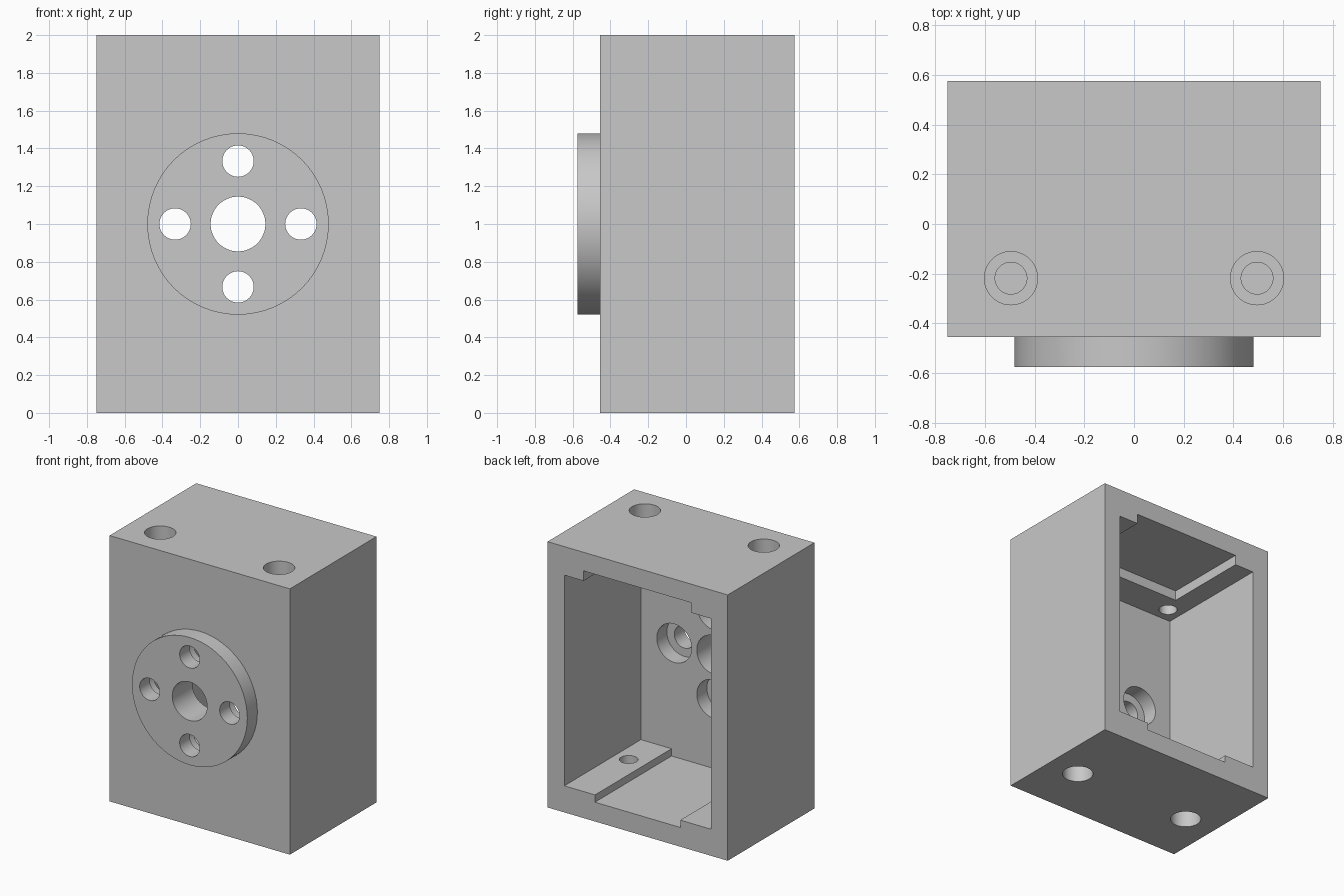
import bpy
from math import radians
from mathutils import Vector

default = bpy.data.objects.get("Cube")
if default:
    bpy.data.objects.remove(default, do_unlink=True)

grey = bpy.data.materials.new("plain_grey")
grey.use_nodes = True
colour = (0.58, 0.58, 0.58, 1)
grey.diffuse_color = colour
grey.node_tree.nodes["Principled BSDF"].inputs["Base Color"].default_value = colour


def box(name, low, high):
    """Axis-aligned block between two corners."""
    low, high = Vector(low), Vector(high)
    bpy.ops.mesh.primitive_cube_add(size=1, location=(low + high) / 2)
    ob = bpy.context.object
    ob.name = name
    ob.scale = high - low
    bpy.ops.object.transform_apply(location=True, rotation=True, scale=True)
    return ob


def cylinder(name, radius, axis, a, b, start, end):
    """Cylinder along Y at (x, z) = (a, b), or along Z at (x, y) = (a, b)."""
    mid = (start + end) / 2
    along_y = axis == "Y"
    bpy.ops.mesh.primitive_cylinder_add(
        vertices=64, radius=radius, depth=end - start,
        location=(a, mid, b) if along_y else (a, b, mid),
        rotation=(radians(90) if along_y else 0, 0, 0))
    ob = bpy.context.object
    ob.name = name
    bpy.ops.object.transform_apply(location=True, rotation=True, scale=True)
    return ob


def combine(target, tool, operation="DIFFERENCE"):
    """Apply a boolean and throw the tool away."""
    tool.hide_render = True
    mod = target.modifiers.new("combine", "BOOLEAN")
    mod.operation = operation
    mod.solver = "EXACT"
    mod.object = tool
    bpy.context.view_layer.objects.active = target
    bpy.ops.object.modifier_apply(modifier=mod.name)
    bpy.data.objects.remove(tool, do_unlink=True)


FRONT, BACK, INNER, FACE = -0.455, 0.575, -0.335, -0.575

# Housing block with round front flange
housing = box("housing", (-0.75, FRONT, 0), (0.75, BACK, 2))
combine(housing, cylinder("flange", 0.48, "Y", 0, 1, FACE, -0.4), "UNION")

# Cavity open at the back, with channels in floor and ceiling
combine(housing, box("cavity", (-0.61, INNER, 0.2), (0.61, 0.7, 1.785)))
combine(housing, box("floor_channel", (-0.355, INNER, 0.145), (0.355, 0.7, 0.5)))
combine(housing, box("ceiling_recess", (-0.45, -0.08, 1.5), (0.45, 0.7, 1.86)))

# Central bore and four bolt holes, counterbored from inside
combine(housing, cylinder("centre_bore", 0.145, "Y", 0, 1, -0.7, 0))
for dx, dz in ((1, 0), (-1, 0), (0, 1), (0, -1)):
    x, z = dx * 0.333, 1 + dz * 0.333
    combine(housing, cylinder("bolt_hole", 0.083, "Y", x, z, -0.7, 0))
    combine(housing, cylinder("bolt_counterbore", 0.145, "Y", x, z, FRONT, 0))

# Mounting holes in top and bottom, counterbored from outside
for side in (-1, 1):
    x = side * 0.495
    combine(housing, cylinder("top_hole", 0.064, "Z", x, -0.218, 1.6, 2.1))
    combine(housing, cylinder("top_counterbore", 0.107, "Z", x, -0.218, 1.86, 2.1))
    combine(housing, cylinder("bottom_hole", 0.064, "Z", x, -0.025, -0.1, 0.4))
    combine(housing, cylinder("bottom_counterbore", 0.107, "Z", x, -0.025, -0.1, 0.14))

# Colour and shading
housing.data.materials.clear()
housing.data.materials.append(grey)
for face in housing.data.polygons:
    face.material_index = 0
bpy.ops.object.select_all(action="DESELECT")
housing.select_set(True)
bpy.context.view_layer.objects.active = housing
bpy.ops.object.shade_smooth_by_angle(angle=radians(30))
